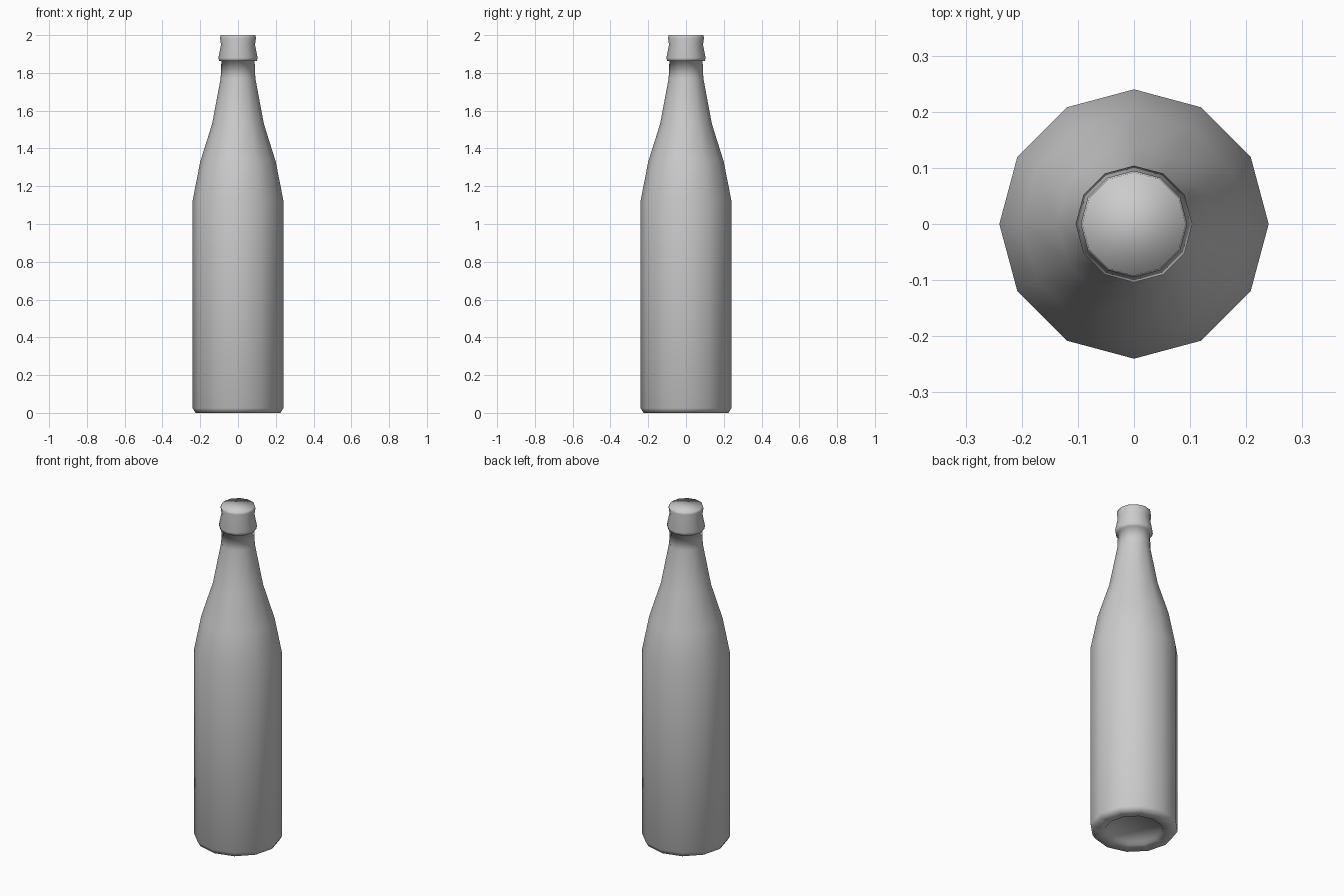
import bpy, bmesh, math

cube = bpy.data.objects.get("Cube")
if cube:
    bpy.data.objects.remove(cube, do_unlink=True)

SIDES = 12

glass = bpy.data.materials.new("grey_glass")
glass.use_nodes = True
colour = (0.6, 0.6, 0.6, 1)
glass.diffuse_color = colour
glass.node_tree.nodes["Principled BSDF"].inputs["Base Color"].default_value = colour


def lathe(name, profile):
    """Turn (radius, height) points into a closed, smooth-shaded solid."""
    bm = bmesh.new()
    rings = []
    for r, z in profile:
        rings.append([bm.verts.new((r * math.cos(a), r * math.sin(a), z))
                      for a in (math.tau * i / SIDES for i in range(SIDES))])
    for low, high in zip(rings, rings[1:]):
        for i in range(SIDES):
            j = (i + 1) % SIDES
            bm.faces.new((low[i], low[j], high[j], high[i]))
    bm.faces.new(rings[0][::-1])
    bm.faces.new(rings[-1])
    for f in bm.faces:
        f.smooth = True
    mesh = bpy.data.meshes.new(name)
    bm.to_mesh(mesh)
    bm.free()
    mesh.materials.append(glass)
    obj = bpy.data.objects.new(name, mesh)
    bpy.context.collection.objects.link(obj)
    return obj


# Bottle: recessed base, straight body, tapering shoulder, neck, lip and closed mouth
lathe("bottle", [
    (0.15, 0.02), (0.16, 0.005), (0.225, 0.0), (0.24, 0.025),
    (0.24, 1.125), (0.2, 1.33), (0.137, 1.53), (0.092, 1.77), (0.088, 1.862),
    (0.1, 1.862), (0.104, 1.88), (0.09, 1.95), (0.095, 1.985), (0.092, 2.0),
])
